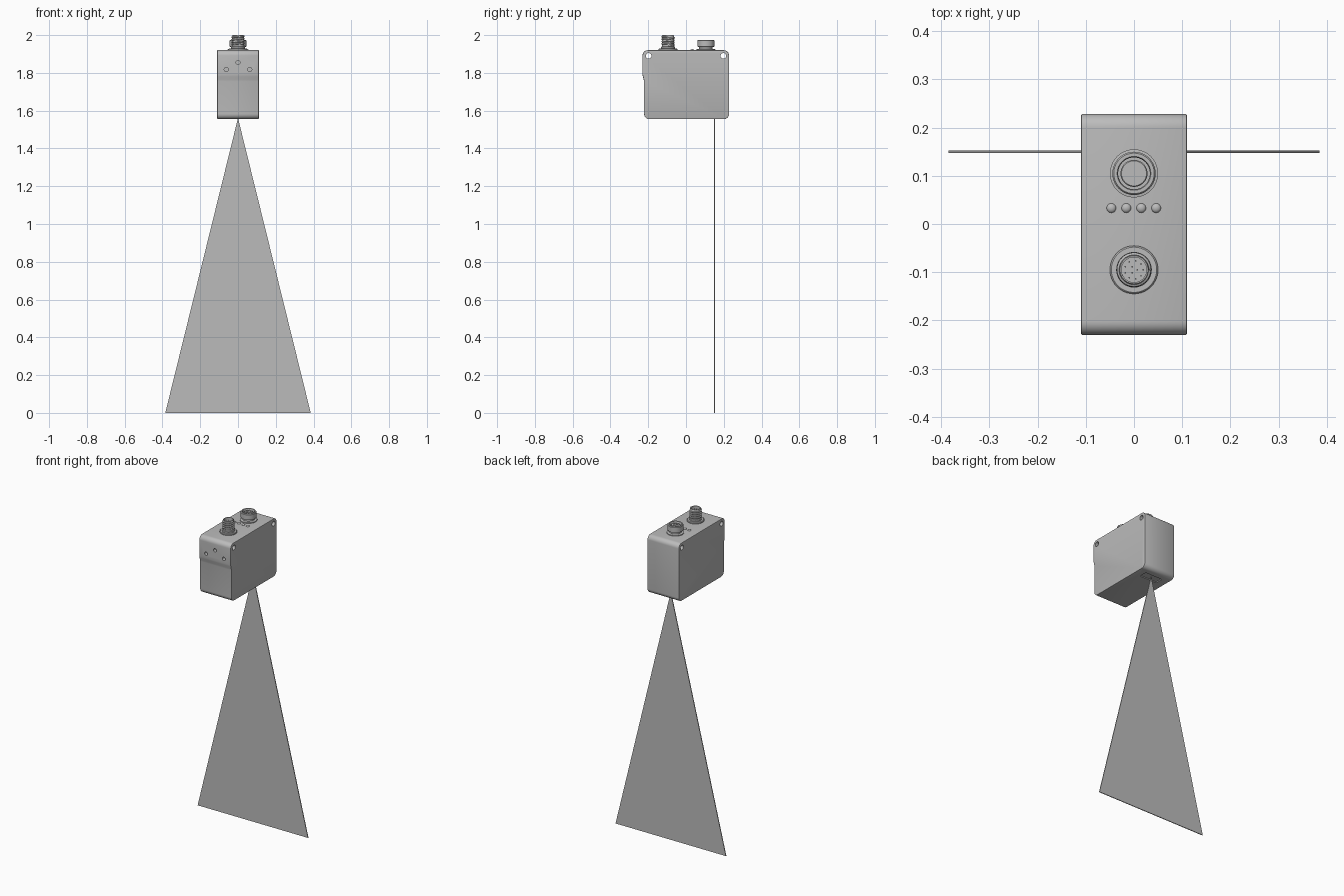
import bpy, bmesh, math
from mathutils import Matrix, Vector

if "Cube" in bpy.data.objects:
    bpy.data.objects.remove(bpy.data.objects["Cube"])

grey = bpy.data.materials.new("neutral grey")
grey.use_nodes = True
colour = (0.5, 0.5, 0.5, 1)
grey.diffuse_color = colour
grey.node_tree.nodes["Principled BSDF"].inputs["Base Color"].default_value = colour

TOP, BOTTOM, HALF_W = 1.92, 1.555, 0.11
MALE_Y, FEMALE_Y, BEAM_Y = -0.095, 0.105, 0.15


def finish(name, bm, smooth=True):
    bmesh.ops.recalc_face_normals(bm, faces=bm.faces)
    mesh = bpy.data.meshes.new(name)
    bm.to_mesh(mesh)
    bm.free()
    ob = bpy.data.objects.new(name, mesh)
    bpy.context.collection.objects.link(ob)
    mesh.materials.append(grey)
    if smooth:
        bpy.ops.object.select_all(action="DESELECT")
        ob.select_set(True)
        bpy.context.view_layer.objects.active = ob
        bpy.ops.object.shade_smooth_by_angle(angle=math.radians(35))
    return ob


def prism(bm, points, axis_dir):
    """Extrude a closed polygon along a vector."""
    face = bm.faces.new([bm.verts.new(p) for p in points])
    out = bmesh.ops.extrude_face_region(bm, geom=[face])["geom"]
    verts = [v for v in out if isinstance(v, bmesh.types.BMVert)]
    bmesh.ops.translate(bm, verts=verts, vec=axis_dir)


def lathe(name, profile, x, y, steps=40):
    """Revolve (radius, z) points around a vertical axis."""
    bm = bmesh.new()
    verts = [bm.verts.new((r, 0, z)) for r, z in profile]
    edges = [bm.edges.new(pair) for pair in zip(verts, verts[1:])]
    bmesh.ops.spin(bm, geom=verts + edges, cent=(0, 0, 0), axis=(0, 0, 1),
                   angle=math.tau, steps=steps)
    bmesh.ops.remove_doubles(bm, verts=bm.verts, dist=1e-5)
    bmesh.ops.translate(bm, verts=bm.verts, vec=(x, y, 0))
    return finish(name, bm)


def cylinder(bm, centre, radius, depth, axis="Z", segments=24):
    turn = {"X": Matrix.Rotation(math.pi / 2, 4, "Y"),
            "Y": Matrix.Rotation(math.pi / 2, 4, "X"), "Z": Matrix()}[axis]
    bmesh.ops.create_cone(bm, cap_ends=True, segments=segments, radius1=radius,
                          radius2=radius, depth=depth,
                          matrix=Matrix.Translation(centre) @ turn)


def box(bm, centre, size):
    bmesh.ops.create_cube(bm, size=1, matrix=Matrix.Translation(centre)
                          @ Matrix.Diagonal((*size, 1)))


# Housing: rounded side profile with a stepped-back lower front
def rounded_profile():
    points = []
    corners = [(0.228, TOP, 0), (-0.23, TOP, 90), (-0.222, BOTTOM, 180), (0.228, BOTTOM, 270)]
    for y, z, start in corners:
        sy, sz = (1 if y > 0 else -1), (1 if z == TOP else -1)
        r = 0.028
        for i in range(9):
            a = math.radians(start + i * 90 / 8)
            points.append((-HALF_W, y - sy * r + r * math.cos(a), z - sz * r + r * math.sin(a)))
        if start == 90:
            points += [(-HALF_W, -0.23, 1.79), (-HALF_W, -0.228, 1.78),
                       (-HALF_W, -0.224, 1.765), (-HALF_W, -0.222, 1.755)]
    return points


bm = bmesh.new()
prism(bm, rounded_profile(), Vector((HALF_W * 2, 0, 0)))
rims = [e for e in bm.edges if abs(e.verts[0].co.x - e.verts[1].co.x) < 1e-6]
bmesh.ops.bevel(bm, geom=rims, offset=0.003, segments=2, affect="EDGES", profile=0.5)
housing = finish("housing", bm, smooth=False)

# Holes: two mounting holes, three front sockets, one window underneath
bm = bmesh.new()
for y in (-0.198, 0.198):
    cylinder(bm, (0, y, 1.89), 0.015, 0.4, "X")
for x, z in ((-0.062, 1.818), (0, 1.855), (0.062, 1.818)):
    cylinder(bm, (x, -0.225, z), 0.011, 0.05, "Y")
box(bm, (0, BEAM_Y, BOTTOM), (0.12, 0.05, 0.012))
cutter = finish("hole_cutter", bm, smooth=False)
cutter.hide_render = True
cutter.hide_viewport = True

cut = housing.modifiers.new("holes", "BOOLEAN")
cut.object = cutter
cut.solver = "EXACT"
bpy.context.view_layer.update()
cut_mesh = bpy.data.meshes.new_from_object(
    housing.evaluated_get(bpy.context.evaluated_depsgraph_get()))
housing.modifiers.clear()
housing.data = cut_mesh
bpy.data.objects.remove(cutter)
bpy.ops.object.select_all(action="DESELECT")
housing.select_set(True)
bpy.context.view_layer.objects.active = housing
bpy.ops.object.shade_smooth_by_angle(angle=math.radians(25))

# Light fan below the window
bm = bmesh.new()
prism(bm, [(-0.385, BEAM_Y - 0.0025, 0), (0.385, BEAM_Y - 0.0025, 0),
           (0, BEAM_Y - 0.0025, BOTTOM + 0.006)], Vector((0, 0.005, 0)))
finish("light_fan", bm, smooth=False)

# Male connector: flange, hollow barrel, thread and pins
lathe("male_connector", [(0, TOP - 0.002), (0.05, TOP - 0.002), (0.05, 1.926), (0.047, 1.929),
                         (0.037, 1.929), (0.037, 1.938), (0.031, 1.94), (0.031, 1.997),
                         (0.029, 2.0), (0.026, 2.0), (0.026, 1.96), (0, 1.96)], 0, MALE_Y)

curve = bpy.data.curves.new("male_thread", "CURVE")
curve.dimensions = "3D"
curve.bevel_depth = 0.005
curve.bevel_resolution = 1
curve.use_fill_caps = True
spline = curve.splines.new("POLY")
turns, per_turn = 4, 32
spline.points.add(turns * per_turn)
for i, p in enumerate(spline.points):
    a = math.tau * i / per_turn
    p.co = (0.031 * math.cos(a), MALE_Y + 0.031 * math.sin(a),
            1.944 + 0.05 * i / (turns * per_turn), 1)
curve.materials.append(grey)
bpy.context.collection.objects.link(bpy.data.objects.new("male_thread", curve))

bm = bmesh.new()
for count, ring in ((3, 0.007), (9, 0.019)):
    for i in range(count):
        a = math.tau * i / count
        cylinder(bm, (ring * math.cos(a), MALE_Y + ring * math.sin(a), 1.97),
                 0.0018, 0.03, segments=10)
finish("male_pins", bm)

# Female connector: flange, collar, slotted insert
lathe("female_connector", [(0, TOP - 0.002), (0.05, TOP - 0.002), (0.05, 1.925), (0.036, 1.927),
                           (0.036, 1.937), (0.045, 1.939), (0.045, 1.971), (0.042, 1.975),
                           (0.035, 1.975), (0.033, 1.97), (0.033, 1.945), (0, 1.945)], 0, FEMALE_Y)
lathe("female_insert", [(0, 1.94), (0.028, 1.94), (0.028, 1.965), (0.026, 1.967), (0, 1.967)],
      0, FEMALE_Y)

bm = bmesh.new()
for i in range(8):
    a = math.tau * (i + 0.5) / 8
    cylinder(bm, (0.02 * math.cos(a), FEMALE_Y + 0.02 * math.sin(a), 1.967),
             0.0045, 0.005, segments=12)
finish("female_contacts", bm)

bm = bmesh.new()
for turn in (45, 135):
    bmesh.ops.create_cube(bm, size=1, matrix=Matrix.Translation((0, FEMALE_Y, 1.967))
                          @ Matrix.Rotation(math.radians(turn), 4, "Z")
                          @ Matrix.Diagonal((0.05, 0.004, 0.006, 1)))
finish("female_cross", bm, smooth=False)

# Row of four domed indicator lights
for i in range(4):
    dome = [(0.01 * math.cos(a), TOP - 0.001 + 0.007 * math.sin(a))
            for a in (math.pi / 2 * k / 6 for k in range(7))]
    lathe(f"indicator_light_{i + 1}", dome, -0.047 + i * 0.031, 0.033, 20)
